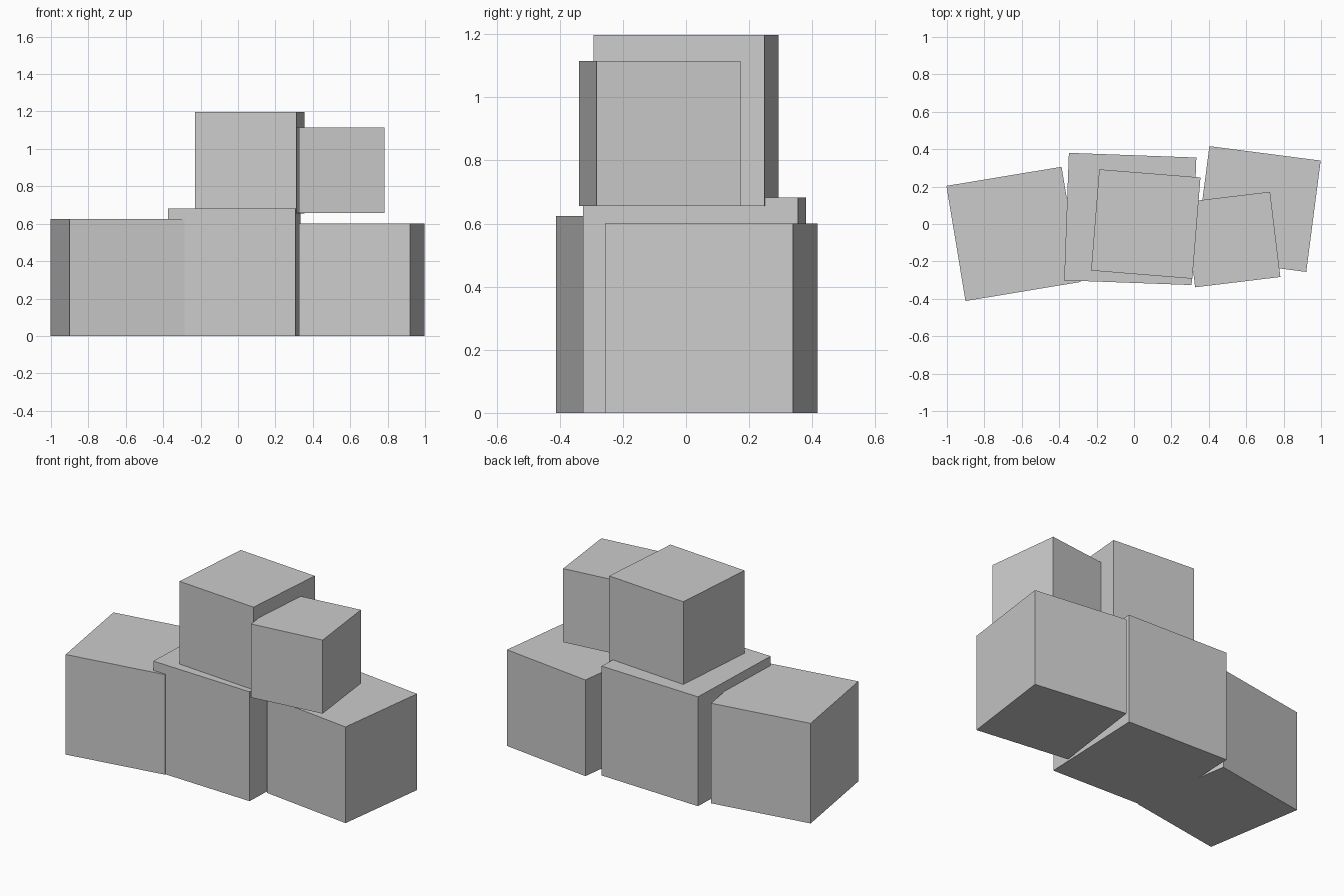
import bpy
from math import radians

if "Cube" in bpy.data.objects:
    bpy.data.objects.remove(bpy.data.objects["Cube"])


def crate(name, size, x, y, base, turn):
    bpy.ops.mesh.primitive_cube_add(size=size, location=(x, y, base + size / 2),
                                    rotation=(0, 0, radians(turn)))
    bpy.context.object.name = name


# bottom row
crate("left_crate", 0.624, -0.644, -0.053, 0, 9.4)
crate("middle_crate", 0.682, -0.020, 0.027, 0, -2.1)
crate("right_crate", 0.600, 0.662, 0.080, 0, -7.4)

# upper row, sunk slightly into the middle crate / overlapping each other
crate("upper_crate", 0.543, 0.063, 0.0, 0.655, -4.6)
crate("small_upper_crate", 0.459, 0.527, -0.083, 0.656, 6.9)
